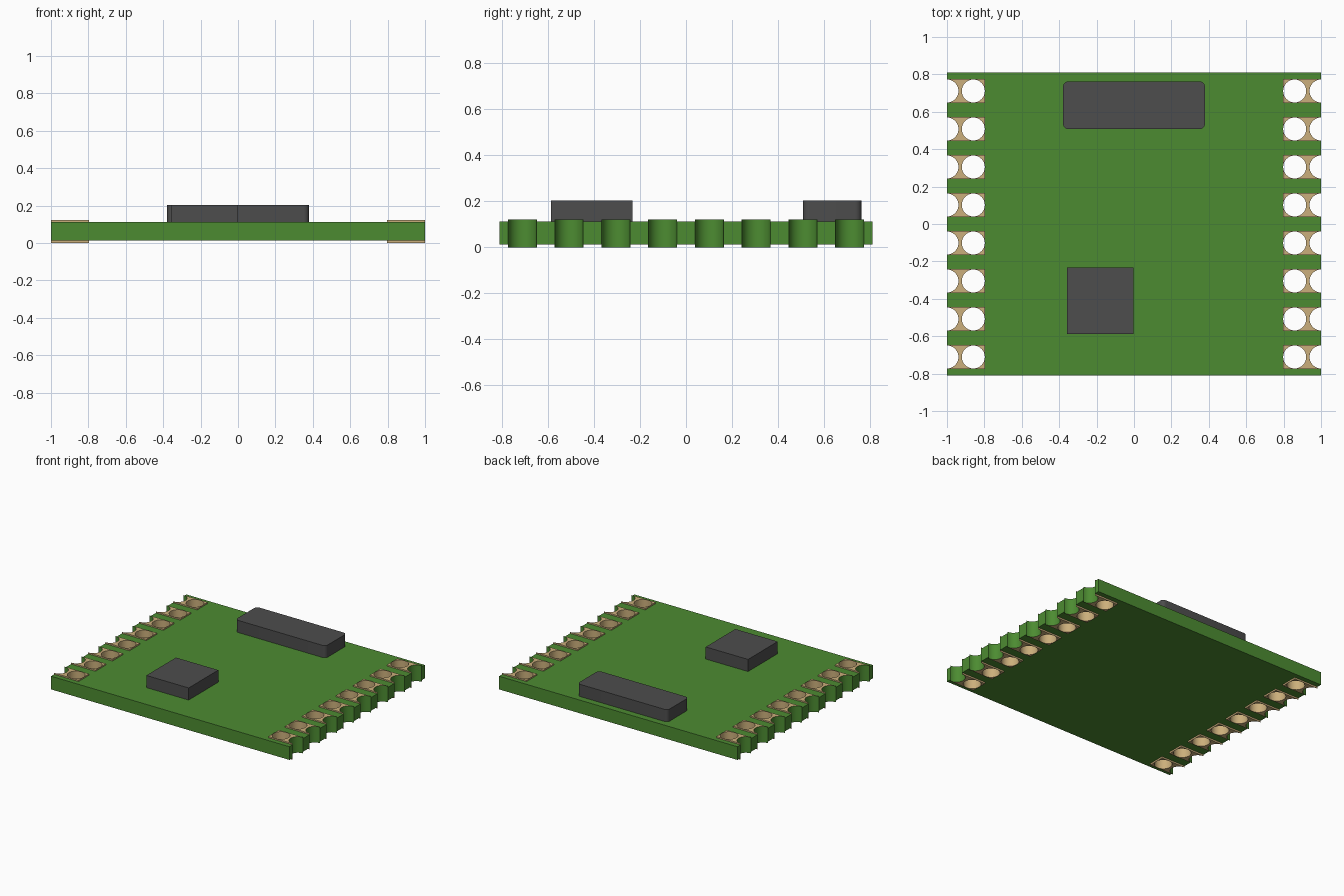
import bpy, bmesh
from math import sin, cos, pi, hypot

if "Cube" in bpy.data.objects:
    bpy.data.objects.remove(bpy.data.objects["Cube"])

BOARD_Y = 0.811            # half depth of the board
Z0, Z1 = 0.012, 0.112      # board bottom and top
PAD = 0.01                 # pad thickness
HOLE_X, R = 0.859, 0.0615  # hole position and radius
PAD_IN, PAD_W = 0.796, 0.063
ROWS = [-0.711 + i * 1.422 / 7 for i in range(8)]


def material(name, color):
    m = bpy.data.materials.new(name)
    m.use_nodes = True
    m.diffuse_color = (*color, 1)
    m.node_tree.nodes["Principled BSDF"].inputs["Base Color"].default_value = (*color, 1)
    return m


green = material("board green", (0.073, 0.26, 0.031))
tan = material("pad tan", (0.60, 0.43, 0.20))
grey = material("chip grey", (0.074, 0.074, 0.074))
made = []


def finish(name, bm, mats):
    me = bpy.data.meshes.new(name)
    bm.to_mesh(me)
    bm.free()
    for m in mats:
        me.materials.append(m)
    ob = bpy.data.objects.new(name, me)
    bpy.context.collection.objects.link(ob)
    made.append(ob)


def circle(x, y, r=R, n=32):
    return [(x + r * cos(2 * pi * i / n), y + r * sin(2 * pi * i / n)) for i in range(n)]


def notch(side, y, n=16):
    # half circle cut into the side edge, running from low y to high y
    return [(side * (1 - R * sin(pi * i / n)), y - R * cos(pi * i / n)) for i in range(n + 1)]


def plate(name, loops, z0, z1, mats, centres):
    """Extrude an outline with holes; walls around the centres get the second material."""
    bm = bmesh.new()
    for loop in loops:
        vs = [bm.verts.new((x, y, z0)) for x, y in loop]
        for a, b in zip(vs, vs[1:] + vs[:1]):
            bm.edges.new((a, b))
    bmesh.ops.triangle_fill(bm, use_beauty=True, use_dissolve=False, edges=bm.edges[:])
    ext = bmesh.ops.extrude_face_region(bm, geom=bm.faces[:])
    moved = [v for v in ext["geom"] if isinstance(v, bmesh.types.BMVert)]
    bmesh.ops.translate(bm, vec=(0, 0, z1 - z0), verts=moved)
    bmesh.ops.recalc_face_normals(bm, faces=bm.faces[:])
    for f in bm.faces:
        c = f.calc_center_median()
        if abs(f.normal.z) < 0.5 and any(hypot(c.x - x, c.y - y) < R + 0.001 for x, y in centres):
            f.material_index = 1
    finish(name, bm, mats)


# Circuit board with edge notches and plated holes
outline = [(1, -BOARD_Y)]
for y in ROWS:
    outline += notch(1, y)
outline += [(1, BOARD_Y), (-1, BOARD_Y)]
for y in reversed(ROWS):
    outline += reversed(notch(-1, y))
outline.append((-1, -BOARD_Y))
holes = [(s * HOLE_X, y) for s in (1, -1) for y in ROWS]
plate("circuit_board", [outline] + [circle(x, y) for x, y in holes], Z0, Z1,
      [green, tan], holes)

# Solder pads on both faces
for s, side in ((1, "left"), (-1, "right")):
    for i, y in enumerate(ROWS):
        shape = [(s * PAD_IN, y - PAD_W), (s, y - PAD_W)] + notch(s, y)
        shape += [(s, y + PAD_W), (s * PAD_IN, y + PAD_W)]
        for face, z in (("top", Z1), ("bottom", Z0 - PAD)):
            lo, hi = (z, z + PAD) if face == "top" else (0, Z0)
            plate(f"{side}_{face}_pad_{i + 1}", [shape, circle(s * HOLE_X, y)],
                  lo, hi, [tan, green], [(s, y)])


# Components on the top face
def chip(name, x0, x1, y0, y1, top, corner=0):
    bm = bmesh.new()
    bmesh.ops.create_cube(bm, size=1)
    for v in bm.verts:
        v.co = (x1 if v.co.x > 0 else x0, y1 if v.co.y > 0 else y0, top if v.co.z > 0 else Z1)
    if corner:
        upright = [e for e in bm.edges if abs(e.verts[0].co.z - e.verts[1].co.z) > 0.01]
        bmesh.ops.bevel(bm, geom=upright, offset=corner, segments=5, profile=0.5, affect='EDGES')
    finish(name, bm, [grey])


chip("square_chip", -0.358, -0.003, -0.587, -0.232, 0.204)
chip("crystal", -0.379, 0.379, 0.508, 0.762, 0.204, 0.027)

# Smooth the round walls, keep the corners sharp
bpy.ops.object.select_all(action='DESELECT')
for ob in made:
    ob.select_set(True)
bpy.context.view_layer.objects.active = made[0]
bpy.ops.object.shade_smooth_by_angle(angle=pi / 6)
